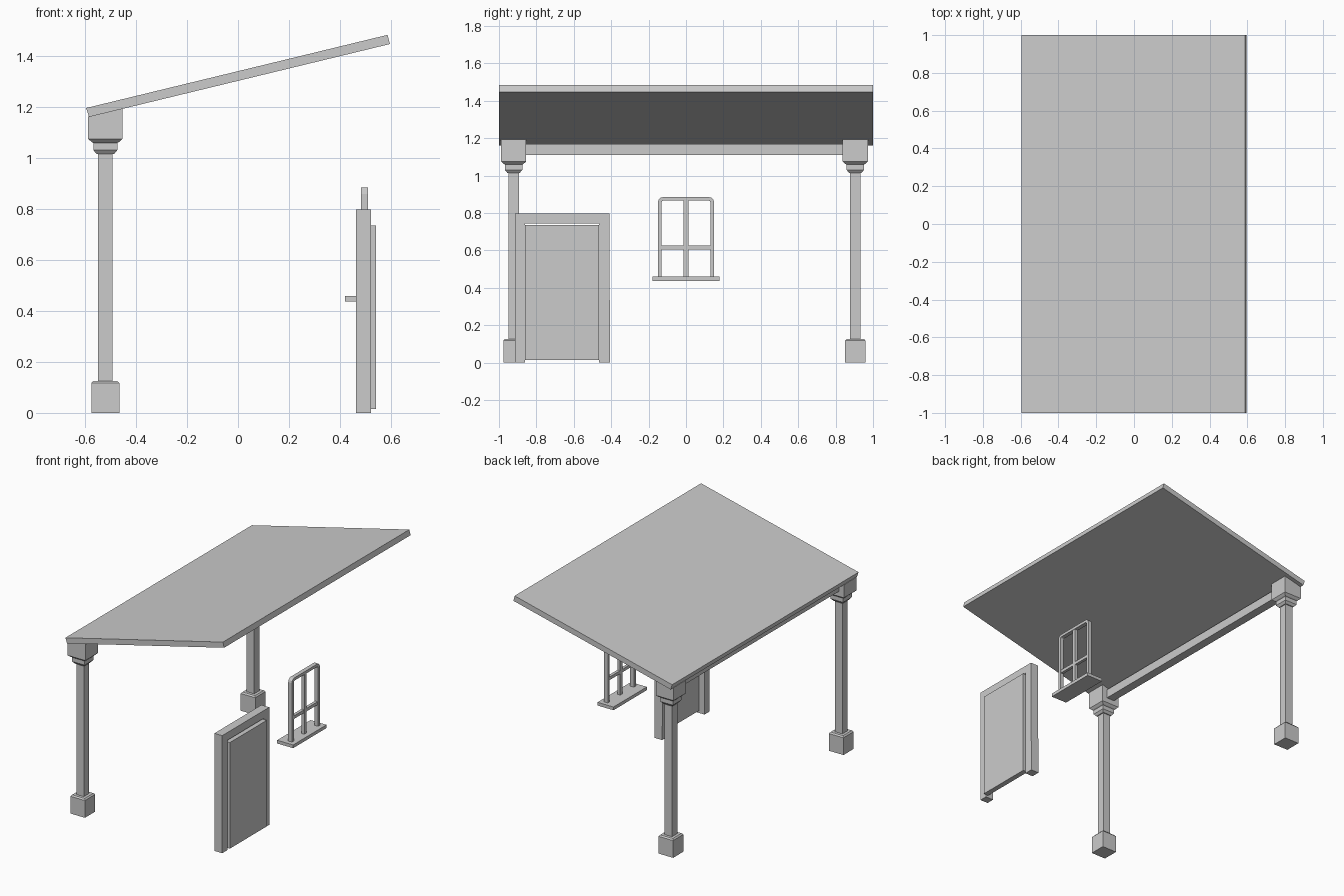
import bpy, bmesh, math

if "Cube" in bpy.data.objects:
    bpy.data.objects.remove(bpy.data.objects["Cube"])

mat = bpy.data.materials.new("plain grey")
mat.diffuse_color = (0.6, 0.6, 0.6, 1)
mat.use_nodes = True
mat.node_tree.nodes["Principled BSDF"].inputs["Base Color"].default_value = mat.diffuse_color


def finish(name, bm):
    bmesh.ops.recalc_face_normals(bm, faces=bm.faces)
    me = bpy.data.meshes.new(name)
    bm.to_mesh(me)
    bm.free()
    me.materials.append(mat)
    ob = bpy.data.objects.new(name, me)
    bpy.context.collection.objects.link(ob)
    return ob


def loft(name, rings):
    """Skin a list of equal-length point rings and cap both ends."""
    bm = bmesh.new()
    vs = [[bm.verts.new(p) for p in r] for r in rings]
    n = len(rings[0])
    for a, b in zip(vs, vs[1:]):
        for i in range(n):
            j = (i + 1) % n
            bm.faces.new((a[i], a[j], b[j], b[i]))
    bm.faces.new(vs[0])
    bm.faces.new(vs[-1])
    return finish(name, bm)


def prism_x(name, outline, x0, x1):
    return loft(name, [[(x, y, z) for y, z in outline] for x in (x0, x1)])


def box(name, x0, x1, y0, y1, z0, z1):
    return prism_x(name, [(y0, z0), (y1, z0), (y1, z1), (y0, z1)], x0, x1)


def roof_under(x):
    return 1.161 + 0.2424 * (x + 0.584)


# sloping roof slab
section = [(-0.584, 1.161), (0.596, 1.447), (0.587, 1.483), (-0.596, 1.196)]
loft("roof", [[(x, y, z) for x, z in section] for y in (-1, 1)])

# square columns with base block and stepped capital: (half width, height)
profile = [(0.055, 0), (0.055, 0.117), (0.047, 0.126), (0.028, 0.126),
           (0.028, 1.015), (0.034, 1.015), (0.047, 1.031), (0.047, 1.059),
           (0.054, 1.063), (0.067, 1.075)]
CX = -0.5205
corners = [(-1, -1), (1, -1), (1, 1), (-1, 1)]
for name, cy in (("front_column", -0.922), ("back_column", 0.905)):
    rings = [[(CX + sx * h, cy + sy * h, z) for sx, sy in corners] for h, z in profile]
    # capital top follows the roof slope
    rings.append([(x, y, roof_under(x) + 0.003) for x, y, _ in rings[-1]])
    loft(name, rings)

# beam between the columns
box("beam", -0.55, -0.49, -0.87, 0.85, 1.109, 1.169)

# door frame (upside-down U) and leaf
prism_x("door_frame", [(-0.915, 0), (-0.915, 0.798), (-0.41, 0.798), (-0.406, 0),
                       (-0.465, 0), (-0.465, 0.745), (-0.86, 0.745), (-0.86, 0)],
        0.463, 0.522)
box("door_leaf", 0.505, 0.541, -0.86, -0.465, 0.015, 0.735)


# window frame with small rounded top corners
def arch(half, top, r):
    pts = [(-half, 0.455)]
    for cy, start in ((-half + r, 180), (half - r, 90)):
        for k in range(4):
            a = math.radians(start - 30 * k)
            pts.append((cy + r * math.cos(a), top - r + r * math.sin(a)))
    return pts + [(half, 0.455)]


prism_x("window_frame", arch(0.15, 0.885, 0.027) + arch(0.13, 0.866, 0.01)[::-1],
        0.482, 0.51)
box("window_mullion", 0.485, 0.507, -0.013, 0.013, 0.455, 0.868)
box("window_crossbar", 0.486, 0.506, -0.132, 0.132, 0.604, 0.625)
box("window_sill", 0.42, 0.54, -0.18, 0.178, 0.437, 0.459)
